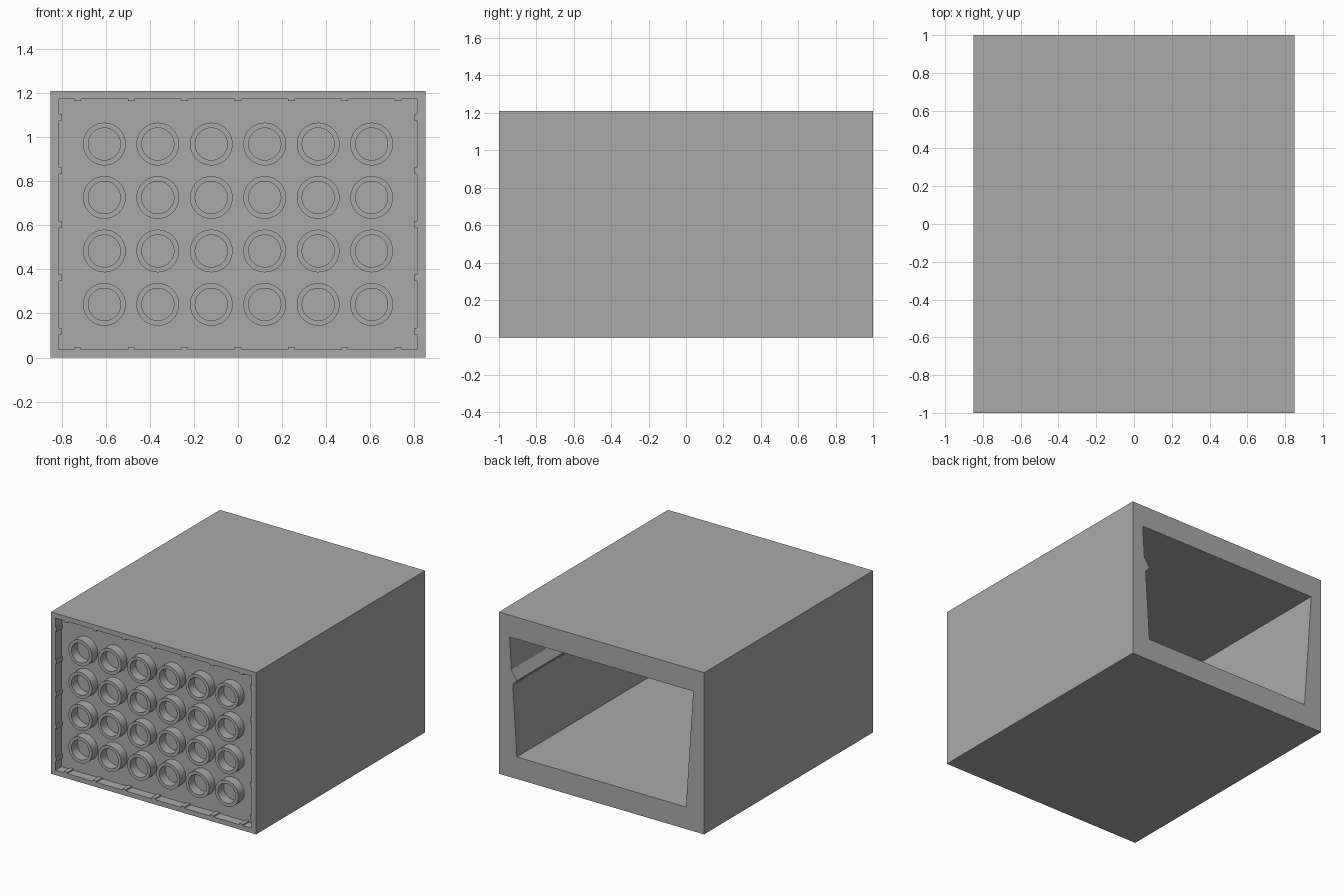
import bpy, bmesh, math
from mathutils import Matrix, Vector

if "Cube" in bpy.data.objects:
    bpy.data.objects.remove(bpy.data.objects["Cube"], do_unlink=True)

W, H = 0.85, 1.21          # half width and height of the block
PITCH = 0.2425             # stud spacing
MID = H / 2
PLATE = -0.93              # front plate surface behind the rim

grey = bpy.data.materials.new("plain grey")
grey.use_nodes = True
GREY = (0.4, 0.4, 0.4, 1)
grey.diffuse_color = GREY
grey.node_tree.nodes["Principled BSDF"].inputs["Base Color"].default_value = GREY


def make_object(name, bm):
    bmesh.ops.recalc_face_normals(bm, faces=bm.faces)
    mesh = bpy.data.meshes.new(name)
    bm.to_mesh(mesh)
    bm.free()
    mesh.materials.append(grey)
    obj = bpy.data.objects.new(name, mesh)
    bpy.context.collection.objects.link(obj)
    return obj


def add_box(bm, low, high):
    low, high = Vector(low), Vector(high)
    place = Matrix.Translation((low + high) / 2) @ Matrix.Diagonal((*(high - low), 1))
    bmesh.ops.create_cube(bm, size=1, matrix=place)


def box(name, low, high):
    bm = bmesh.new()
    add_box(bm, low, high)
    return make_object(name, bm)


def cut(target, cutter):
    """Subtract the cutter, bake the result and drop the cutter."""
    cutter.hide_render = True
    mod = target.modifiers.new("cut", 'BOOLEAN')
    mod.operation, mod.solver, mod.object = 'DIFFERENCE', 'EXACT', cutter
    bpy.context.view_layer.update()
    graph = bpy.context.evaluated_depsgraph_get()
    baked = bpy.data.meshes.new_from_object(target.evaluated_get(graph))
    target.modifiers.clear()
    target.data = baked
    bpy.data.objects.remove(cutter, do_unlink=True)


# Outer block
body = box("block_body", (-W, -1, 0), (W, 1, H))

# Shallow front recess, leaving small tabs around the rim
rx, rz = 0.811, 0.569
recess = box("recess_cutter", (-rx, -1.1, MID - rz), (rx, PLATE, MID + rz))
bm = bmesh.new()
tab, out = 0.015, 0.05
for side in (-1, 1):
    for i in range(-3, 4):
        x, z = i * PITCH, MID + side * (rz + out - 0.01)
        add_box(bm, (x - tab, -1.2, z - out), (x + tab, -0.9, z + out))
    for i in range(-2, 3):
        x, z = side * (rx + out - 0.01), MID + i * PITCH
        add_box(bm, (x - out, -1.2, z - tab), (x + out, -0.9, z + tab))
cut(recess, make_object("tab_cutter", bm))
cut(body, recess)

# Rear cavity with sloped sides and a rail along one wall
profile = [(-0.70, 0.165), (0.70, 0.165), (0.734, 0.695), (0.70, 0.735),
           (0.746, 0.805), (0.76, 1.047), (-0.76, 1.047)]
bm = bmesh.new()
face = bm.faces.new([bm.verts.new((x, 1.1, z)) for x, z in profile])
swept = bmesh.ops.extrude_face_region(bm, geom=[face])["geom"]
bmesh.ops.translate(bm, vec=(0, -1.96, 0),
                    verts=[v for v in swept if isinstance(v, bmesh.types.BMVert)])
cut(body, make_object("cavity_cutter", bm))

# Hollow round stud, turned around the y axis
bm = bmesh.new()
section = [bm.verts.new((r, y, 0)) for r, y in
           ((0.097, PLATE + 0.002), (0.097, -1), (0.073, -1), (0.073, PLATE + 0.002))]
edges = [bm.edges.new(pair) for pair in zip(section, section[1:])]
bmesh.ops.spin(bm, geom=section + edges, cent=(0, 0, 0), axis=(0, 1, 0),
               angle=math.tau, steps=40)
bmesh.ops.remove_doubles(bm, verts=bm.verts, dist=0.0005)
stud = make_object("stud", bm)
bpy.ops.object.select_all(action='DESELECT')
stud.select_set(True)
bpy.context.view_layer.objects.active = stud
bpy.ops.object.shade_smooth_by_angle(angle=math.radians(30))

# Grid of studs on the front plate
for row in range(4):
    for col in range(6):
        copy = stud if row == col == 0 else stud.copy()
        if copy is not stud:
            bpy.context.collection.objects.link(copy)
        copy.name = f"stud_{row + 1}_{col + 1}"
        copy.location = ((col - 2.5) * PITCH, 0, MID + (row - 1.5) * PITCH)
